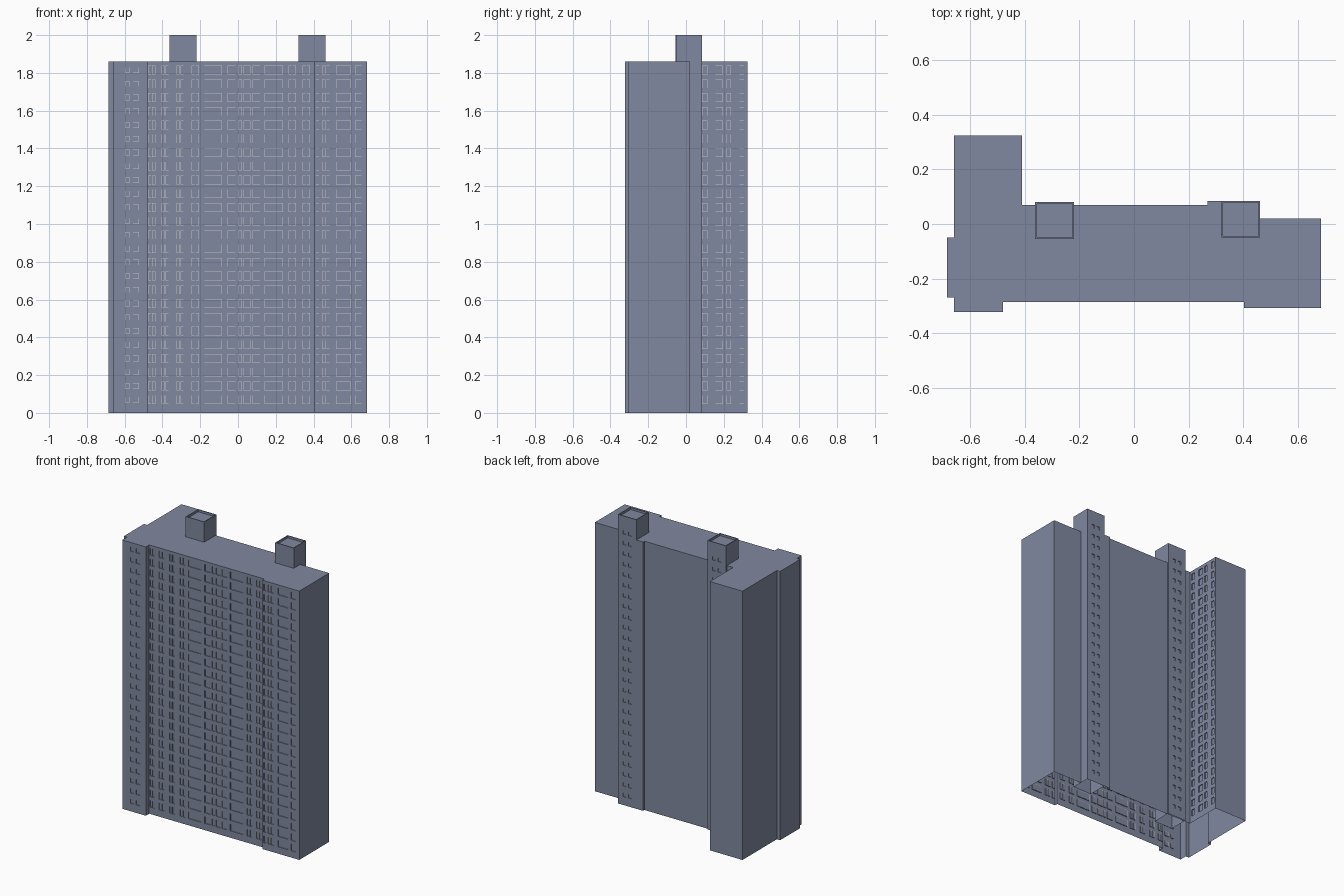
import bpy, bmesh
from mathutils import Vector

if "Cube" in bpy.data.objects:
    bpy.data.objects.remove(bpy.data.objects["Cube"])

H, TOP = 1.86, 2.0                   # main roof and stair tower heights
FLOOR, FIRST, FLOORS = 0.0727, 0.07, 25
WIN_H, DEPTH, FRAME = 0.046, 0.006, 0.0018


def material(name, colour):
    m = bpy.data.materials.new(name)
    m.diffuse_color = (*colour, 1)
    m.use_nodes = True
    m.node_tree.nodes["Principled BSDF"].inputs["Base Color"].default_value = m.diffuse_color
    return m


SLATE = material("slate_wall", (0.22, 0.25, 0.35))
PALE = material("pale_frame", (0.55, 0.55, 0.53))


def finish(bm, name):
    bmesh.ops.remove_doubles(bm, verts=bm.verts, dist=1e-5)
    me = bpy.data.meshes.new(name)
    bm.to_mesh(me)
    bm.free()
    me.materials.append(SLATE)
    me.materials.append(PALE)
    ob = bpy.data.objects.new(name, me)
    bpy.context.collection.objects.link(ob)
    return ob


def quad(bm, *pts, mat=0):
    f = bm.faces.new([bm.verts.new(p) for p in pts])
    f.material_index = mat


def wall(bm, a, b, z1, windows=(), floors=FLOORS, win_h=WIN_H):
    """Wall from a to b (outside on the right); windows are spans along it."""
    a, b = Vector((*a, 0)), Vector((*b, 0))
    length = (b - a).length
    d = (b - a).normalized()
    inward = Vector((-d.y, d.x, 0)) * DEPTH
    up = Vector((0, 0, 1))
    if not windows:
        quad(bm, a, b, b + up * z1, a + up * z1)
        return
    us = [0] + [u for w in sorted(windows) for u in w] + [length]
    zs = [0]
    for i in range(floors):
        c = FIRST + i * FLOOR
        zs += [c - win_h / 2, c + win_h / 2]
    zs.append(z1)
    for i in range(len(us) - 1):
        for j in range(len(zs) - 1):
            p = [a + d * u + up * z for u, z in
                 ((us[i], zs[j]), (us[i + 1], zs[j]), (us[i + 1], zs[j + 1]), (us[i], zs[j + 1]))]
            if i % 2 and j % 2:      # recessed pane with reveals and a thin frame
                q = [v + inward for v in p]
                r = [v + d * su * FRAME + up * sz * FRAME for v, (su, sz) in
                     zip(q, ((1, 1), (-1, 1), (-1, -1), (1, -1)))]
                quad(bm, *r)
                for k in range(4):
                    m = (k + 1) % 4
                    quad(bm, p[k], p[m], q[m], q[k])
                    quad(bm, q[k], q[m], r[m], r[k], mat=1)
            else:
                quad(bm, *p)


def spans(start, items):
    return [(l - start, r - start) for l, r in items]


def pair(l, r):
    m = (l + r) / 2
    return [(l, m - 0.003), (m + 0.003, r)]


# Window positions along x on the three front faces, along y on the wing
left_front = [(-0.597, -0.575), (-0.557, -0.525)]
mid_front = [(-0.178, -0.085), (-0.055, -0.012), (0.0, 0.02), (0.03, 0.065),
             (0.078, 0.117), (0.14, 0.237)]
for l, r in ((-0.476, -0.438), (-0.405, -0.367), (-0.326, -0.288),
             (-0.245, -0.207), (0.268, 0.306), (0.342, 0.38)):
    mid_front += pair(l, r)
right_front = [(0.412, 0.43), (0.52, 0.597), (0.62, 0.655)] + pair(0.445, 0.485)
wing_side = [(0.085, 0.113), (0.155, 0.195), (0.215, 0.237), (0.282, 0.308)]

# Footprint, counter-clockwise from the front left corner
foot = [(-0.66, -0.322), (-0.48, -0.322), (-0.48, -0.285), (0.403, -0.285),
        (0.403, -0.307), (0.684, -0.307), (0.684, 0.02), (0.462, 0.02),
        (0.462, 0.085), (0.32, 0.085), (0.27, 0.085), (0.27, 0.07),
        (-0.41, 0.07), (-0.41, 0.325), (-0.66, 0.325), (-0.66, -0.05),
        (-0.685, -0.05), (-0.685, -0.27), (-0.66, -0.27)]
glazing = {0: spans(-0.66, left_front), 2: spans(-0.48, mid_front),
           4: spans(0.403, right_front), 12: spans(0.07, wing_side)}
shared = (7, 8)                      # these sides belong to the right stair tower

# Main walls, open at the bottom
bm = bmesh.new()
for i, p in enumerate(foot):
    if i not in shared:
        h = 0.03 if i == 0 else WIN_H
        wall(bm, p, foot[(i + 1) % len(foot)], H, glazing.get(i, ()), win_h=h)
finish(bm, "main_walls")

# Flat main roof
bm = bmesh.new()
bm.faces.new([bm.verts.new((x, y, H)) for x, y in foot])
finish(bm, "main_roof")


# Stair towers rising through the roof, with a thin parapet
def stair_tower(name, x0, x1, y0, y1):
    bm = bmesh.new()
    c = [(x0, y0), (x1, y0), (x1, y1), (x0, y1)]
    for i in range(4):
        wins = [(0.04, 0.062), (0.082, 0.104)] if i == 2 else ()
        wall(bm, c[i], c[(i + 1) % 4], TOP, wins, FLOORS + 1, 0.024)
    t, low = 0.006, TOP - 0.015
    n = [(x0 + t, y0 + t), (x1 - t, y0 + t), (x1 - t, y1 - t), (x0 + t, y1 - t)]
    for i in range(4):
        j = (i + 1) % 4
        quad(bm, (*c[i], TOP), (*c[j], TOP), (*n[j], TOP), (*n[i], TOP))
        quad(bm, (*n[i], TOP), (*n[j], TOP), (*n[j], low), (*n[i], low))
    quad(bm, *[(*p, low) for p in n])
    finish(bm, name)


stair_tower("left_stair_tower", -0.362, -0.22, -0.055, 0.08)
stair_tower("right_stair_tower", 0.32, 0.462, -0.05, 0.085)
